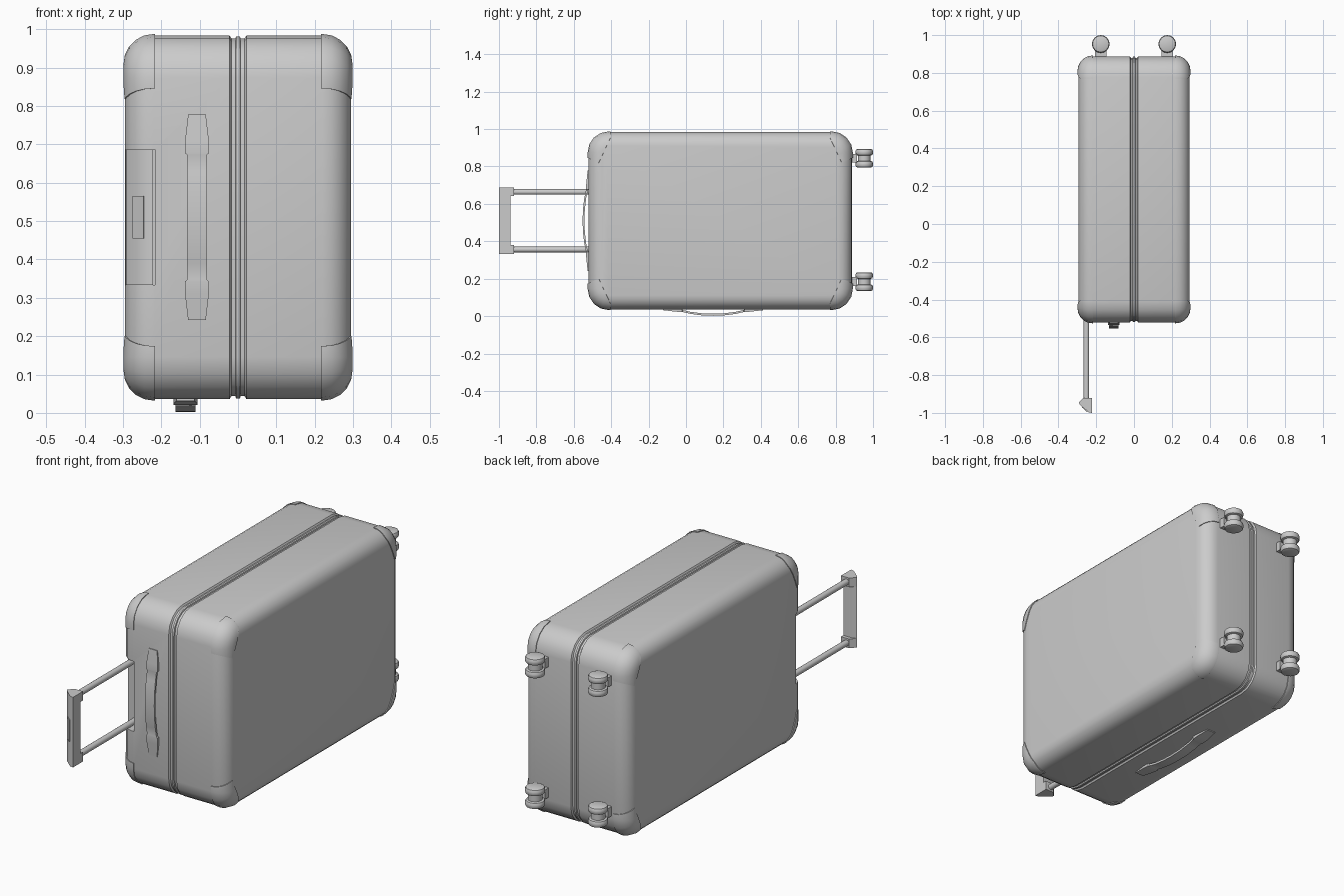
import bpy, bmesh, math
from mathutils import Vector, Matrix

if "Cube" in bpy.data.objects:
    bpy.data.objects.remove(bpy.data.objects["Cube"], do_unlink=True)

GREY = (0.6, 0.6, 0.6, 1)
grey = bpy.data.materials.new("grey_shell")
grey.use_nodes = True
grey.diffuse_color = GREY
grey.node_tree.nodes["Principled BSDF"].inputs["Base Color"].default_value = GREY

# Case centre, half sizes and edge radii
CENTRE = Vector((0, 0.183, 0.51))
HX, HY, HZ = 0.295, 0.705, 0.474
EDGE, CORNER = 0.075, 0.11


def make(name, bm, recalc=True):
    if recalc:
        bmesh.ops.recalc_face_normals(bm, faces=bm.faces)
    mesh = bpy.data.meshes.new(name)
    bm.to_mesh(mesh)
    bm.free()
    mesh.materials.append(grey)
    ob = bpy.data.objects.new(name, mesh)
    bpy.context.collection.objects.link(ob)
    return ob


def finish(ob, angle=35):
    """Apply modifiers, then smooth everything but the sharp edges."""
    bpy.ops.object.select_all(action='DESELECT')
    ob.select_set(True)
    bpy.context.view_layer.objects.active = ob
    for mod in list(ob.modifiers):
        bpy.ops.object.modifier_apply(modifier=mod.name)
    bpy.ops.object.shade_smooth_by_angle(angle=math.radians(angle))
    return ob


def loft(rings):
    """Join equal-length rings of points into a closed solid."""
    bm = bmesh.new()
    loops = [[bm.verts.new(p) for p in ring] for ring in rings]
    for a, b in zip(loops, loops[1:]):
        for i in range(len(a)):
            j = (i + 1) % len(a)
            bm.faces.new((a[i], a[j], b[j], b[i]))
    bm.faces.new(loops[0])
    bm.faces.new(loops[-1])
    bmesh.ops.recalc_face_normals(bm, faces=bm.faces)
    return bm


def prism(name, outline, z0, z1):
    return finish(make(name, loft([[(x, y, z) for x, y in outline] for z in (z0, z1)])))


def box(name, lo, hi):
    return prism(name, [(lo[0], lo[1]), (hi[0], lo[1]), (hi[0], hi[1]), (lo[0], hi[1])], lo[2], hi[2])


def cylinder(name, centre, radius, depth, axis, sides=16, bevel=0.0):
    bm = bmesh.new()
    bmesh.ops.create_cone(bm, cap_ends=True, segments=sides, radius1=radius, radius2=radius, depth=depth)
    if bevel:
        rims = [e for e in bm.edges if abs(e.verts[0].co.z - e.verts[1].co.z) < 1e-5]
        bmesh.ops.bevel(bm, geom=rims, offset=bevel, segments=2, profile=0.5, affect='EDGES')
    turn = Matrix.Rotation(math.pi / 2, 4, 'X') if axis == 'y' else Matrix()
    bmesh.ops.transform(bm, matrix=Matrix.Translation(centre) @ turn, verts=bm.verts)
    return finish(make(name, bm))


def case_ring(x, inset):
    """Rounded rectangle in the y-z plane, drawn in by inset."""
    r = max(CORNER - inset, 0.01)
    pts = []
    for k, (sy, sz) in enumerate([(1, 1), (-1, 1), (-1, -1), (1, -1)]):
        for i in range(5):
            a = math.pi / 2 * (k + i / 4)
            pts.append((x, sy * (HY - inset - r) + r * math.cos(a), sz * (HZ - inset - r) + r * math.sin(a)))
    return pts


def rounded_edge(grow=0.0):
    r = EDGE + grow
    steps = [math.pi / 2 * i / 5 for i in range(6)]
    return [(HX - EDGE + r * math.sin(a), EDGE - r * math.cos(a)) for a in steps]


# Shell with the zip groove around the middle
half = [(0.005, 0.002), (0.007, 0.008), (0.017, 0.008), (0.022, 0)] + rounded_edge()
profile = [(-x, d) for x, d in reversed(half)] + half
bm = loft([case_ring(x, d) for x, d in profile])
bmesh.ops.translate(bm, vec=CENTRE, verts=bm.verts)
shell = make("shell", bm)

# Recess that the pull grip slides into
cutter = box("recess_cutter", (-0.4, -0.7, 0.333), (-0.217, -0.46, 0.687))
cutter.hide_render = True
cut = shell.modifiers.new("recess", 'BOOLEAN')
cut.operation, cut.solver, cut.object = 'DIFFERENCE', 'EXACT', cutter
finish(shell)
bpy.data.objects.remove(cutter, do_unlink=True)

# Corner guards: pieces of a slightly larger shell, trimmed by planes
trims = [
    ((HX - 0.078, 0, 0), (-1, 0, 0)),
    ((0, HY - 0.118, 0), (0, -1, 0)),
    ((0, HY - 0.118, HZ - 0.03), (0, -0.135, -0.063)),
    ((0, HY, HZ - 0.14), (0, 0.025, -0.055)),
]
for sx, side in ((1, "left"), (-1, "right")):
    for sy, end in ((-1, "front"), (1, "back")):
        for sz, level in ((1, "upper"), (-1, "lower")):
            edge = rounded_edge(0.004)
            bm = loft([case_ring(x, d) for x, d in [(0.18, edge[0][1])] + edge])
            for co, no in trims:
                geom = bm.verts[:] + bm.edges[:] + bm.faces[:]
                bmesh.ops.bisect_plane(bm, geom=geom, plane_co=co, plane_no=no, clear_outer=True)
            for v in bm.verts:
                v.co = Vector((v.co.x * sx, v.co.y * sy, v.co.z * sz)) + CENTRE
            if sx * sy * sz < 0:
                bmesh.ops.reverse_faces(bm, faces=bm.faces)
            guard = make(f"corner_guard_{level}_{end}_{side}", bm, recalc=False)
            solid = guard.modifiers.new("thickness", 'SOLIDIFY')
            solid.thickness, solid.offset = 0.008, -1
            finish(guard, 40)

# Carry handles: (distance from middle, half width, underside, top)
strap_half = [
    (0, 0.026, 0.021, 0.031), (0.06, 0.026, 0.019, 0.029), (0.12, 0.026, 0.012, 0.022),
    (0.163, 0.026, 0.003, 0.013), (0.167, 0.031, -0.002, 0.014), (0.2, 0.031, -0.002, 0.011),
    (0.268, 0.023, -0.004, 0.004),
]
strap = [(-u, w, lo, hi) for u, w, lo, hi in reversed(strap_half[1:])] + strap_half


def carry_handle(name, place):
    rings = [[place(u, s, h) for s, h in ((-w, lo), (w, lo), (w, hi), (-w, hi))] for u, w, lo, hi in strap]
    return finish(make(name, loft(rings)))


front = CENTRE.y - HY
bottom = CENTRE.z - HZ
carry_handle("front_carry_handle", lambda u, s, h: (-0.107 + s, front - h, CENTRE.z + u))
carry_handle("bottom_carry_handle", lambda u, s, h: (-0.137 + s, 0.145 + u, bottom - h * 1.1))

# Pull handle: two rods, a grip bar with thicker ends, and a button
def grip_outline(back):
    return [(-0.222, -1), (-0.24, -0.997), (-0.288, -0.955), (-0.292, -0.946),
            (-0.268, back), (-0.222, back)]


prism("pull_grip_bar", grip_outline(-0.938), 0.36, 0.66)
for sign, level in ((1, "upper"), (-1, "lower")):
    z = CENTRE.z + sign * 0.154
    cylinder(f"pull_rod_{level}", (-0.252, -0.665, z), 0.015, 0.53, 'y')
    prism(f"pull_grip_end_{level}", grip_outline(-0.92), z - 0.023, z + 0.023)
prism("pull_button", [(-0.244, -0.99), (-0.272, -0.966), (-0.275, -0.972), (-0.247, -0.997)], 0.455, 0.565)

# Twin wheels, each pair on a short bracket
for sx, side in ((1, "left"), (-1, "right")):
    for sz, level in ((1, "upper"), (-1, "lower")):
        x, y, z = sx * 0.176, 0.953, CENTRE.z + 0.004 + sz * 0.33
        tag = f"{level}_{side}"
        box(f"wheel_bracket_{tag}", (x - 0.03, 0.87, z - 0.024), (x + 0.03, 0.915, z + 0.024))
        cylinder(f"wheel_hub_{tag}", (x, y, z), 0.034, 0.05, 'z')
        for n, dz in (("a", 0.0325), ("b", -0.0325)):
            cylinder(f"wheel_{n}_{tag}", (x, y, z + dz), 0.047, 0.036, 'z', bevel=0.013)
